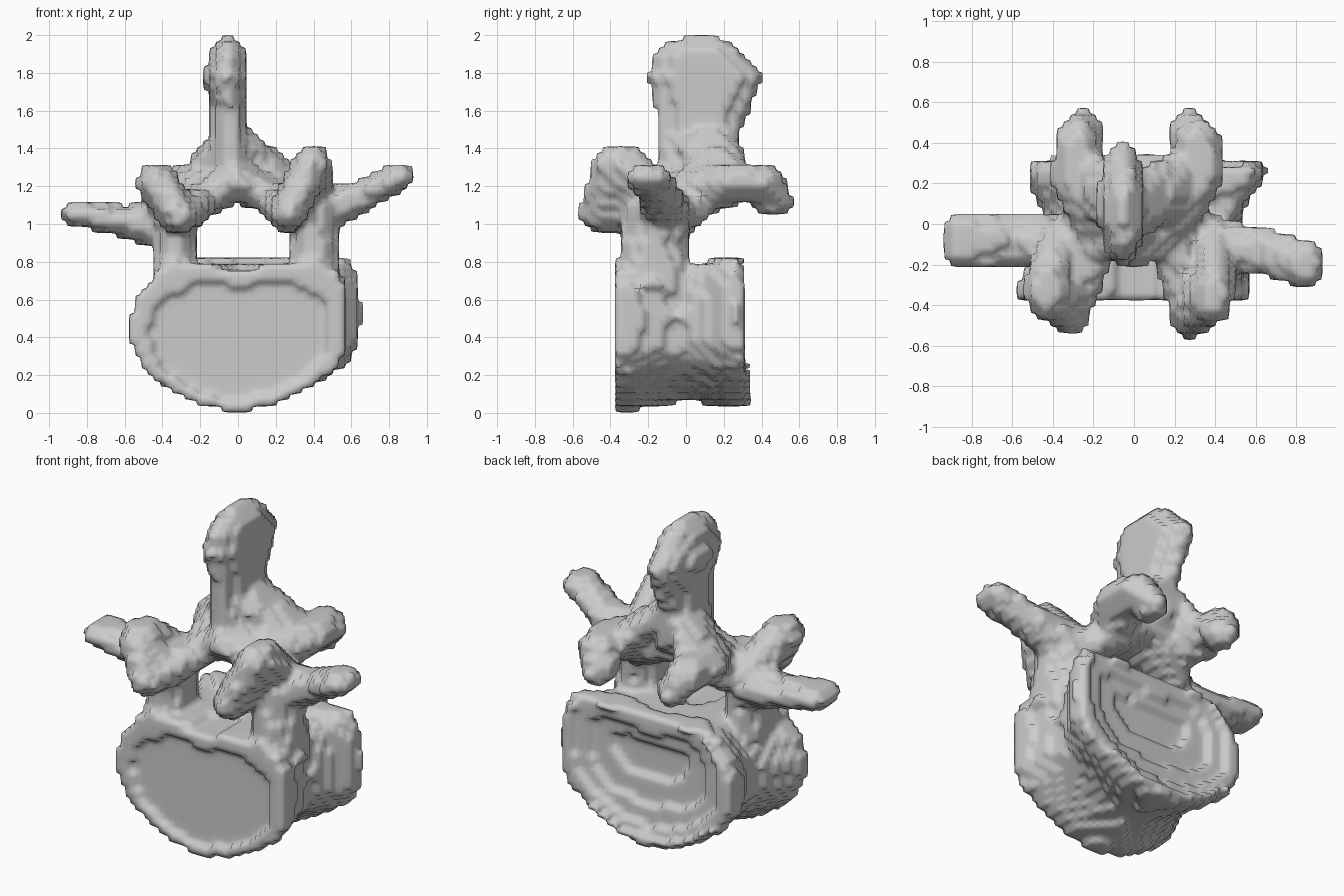
import bpy, bmesh
from mathutils import Vector

parts = []


def finish(name, bm):
    bmesh.ops.recalc_face_normals(bm, faces=bm.faces)
    me = bpy.data.meshes.new(name)
    bm.to_mesh(me)
    bm.free()
    ob = bpy.data.objects.new(name, me)
    bpy.context.collection.objects.link(ob)
    parts.append(ob)


def limb(name, *blobs):
    """Chain of ellipsoids (x, y, z, rx, ry, rz), each pair wrapped in a hull."""
    for a, b in zip(blobs, blobs[1:]):
        bm = bmesh.new()
        for e in (a, b):
            new = bmesh.ops.create_icosphere(bm, subdivisions=3, radius=1)["verts"]
            for v in new:
                v.co = Vector([e[i] + v.co[i] * e[i + 3] for i in range(3)])
        hull = bmesh.ops.convex_hull(bm, input=bm.verts)
        junk = [g for g in hull["geom_interior"] if isinstance(g, bmesh.types.BMVert)]
        bmesh.ops.delete(bm, geom=junk, context="VERTS")
        finish(name, bm)


# Vertebral body: heart-shaped outline lofted from front to back, waisted, dished ends
outline = [(0, 0), (.2, .04), (.36, .12), (.5, .21), (.58, .32), (.59, .5), (.57, .68),
           (.52, .77), (.3, .79), (0, .77), (-.3, .79), (-.44, .75), (-.54, .62),
           (-.58, .5), (-.57, .33), (-.48, .2), (-.34, .1), (-.18, .03)]
# y, scale x, scale z, shift x, shift z
stations = [(-.34, .3, .3, 0, -.03), (-.347, .6, .6, 0, -.03), (-.362, .84, .82, 0, -.02),
            (-.39, .95, .94, 0, 0), (-.37, .99, .99, 0, 0), (-.29, .98, .99, 0, 0),
            (-.2, .91, .96, .01, .01), (-.1, .85, .94, .02, .02),
            (0, .83, .93, .03, .03), (.1, .88, .96, .04, .03), (.19, .98, 1, .05, .03),
            (.28, 1.02, 1.03, .06, .04), (.325, .95, .96, .06, .04),
            (.295, .82, .81, .06, .02), (.255, .6, .6, .06, .02), (.235, .3, .3, .06, .02)]
bm = bmesh.new()
rings = [[bm.verts.new((x * sx + dx, y + .06 * (.4 - z) * (y > .15), .4 + (z - .4) * sz + dz))
          for x, z in outline] for y, sx, sz, dx, dz in stations]
n = len(outline)
for r, s in zip(rings, rings[1:]):
    for i in range(n):
        bm.faces.new((r[i], r[(i + 1) % n], s[(i + 1) % n], s[i]))
bm.faces.new(rings[0])
bm.faces.new(rings[-1])
finish("body", bm)

# Pedicles
limb("pedicle", (-.33, -.18, .68, .13, .21, .1), (-.33, -.17, .88, .11, .18, .1),
     (-.34, -.14, 1.06, .13, .18, .1))
limb("pedicle", (.41, -.18, .68, .15, .21, .1), (.4, -.17, .88, .13, .18, .1),
     (.4, -.14, 1.08, .13, .18, .1))

# Upper joint processes: blades leaning outward, running back and in to the laminae
limb("upper_joint", (-.2, -.1, 1.12, .12, .13, .09), (-.31, -.37, 1.04, .11, .18, .1),
     (-.43, -.32, 1.22, .11, .16, .11), (-.38, -.12, 1.1, .1, .12, .1))
limb("upper_joint", (.2, -.1, 1.13, .12, .13, .09), (.27, -.4, 1.06, .1, .17, .11),
     (.39, -.35, 1.31, .1, .15, .12), (.4, -.14, 1.14, .1, .12, .1))

# Transverse processes
limb("transverse", (-.36, -.1, .99, .1, .14, .14), (-.58, -.08, 1.01, .08, .13, .09),
     (-.86, -.08, 1.055, .085, .14, .068))
limb("transverse", (.42, -.12, 1.06, .1, .14, .14), (.62, -.13, 1.13, .08, .12, .09),
     (.85, -.2, 1.25, .085, .12, .075))

# Laminae: the sloping roof of the canal
for name, x in (("lamina_left", -.28), ("lamina_right", .31)):
    limb(name, (x, -.04, 1.07, .1, .16, .1), (x * .6, .02, 1.15, .1, .2, .11),
         (-.01, .01, 1.23, .1, .22, .12))

# Lower joint processes: wedges pointing to the back, with webs up to the spine
limb("lower_joint", (-.2, .06, 1.17, .13, .14, .13), (-.28, .24, 1.21, .13, .15, .11),
     (-.28, .41, 1.21, .11, .12, .1), (-.24, .46, 1.12, .09, .11, .08))
limb("lower_joint", (.2, .06, 1.18, .13, .14, .13), (.31, .25, 1.22, .13, .15, .11),
     (.31, .4, 1.22, .12, .12, .1), (.26, .46, 1.12, .09, .11, .08))
limb("web", (-.05, .08, 1.48, .06, .18, .08), (-.22, .2, 1.23, .1, .16, .1))
limb("web", (-.03, .08, 1.48, .06, .18, .08), (.22, .2, 1.25, .1, .16, .1))

# Spinous process with a knobbed end
limb("spine", (-.03, .06, 1.28, .12, .22, .12), (-.05, .06, 1.46, .095, .22, .12),
     (-.05, .09, 1.62, .095, .26, .1), (-.06, .1, 1.78, .12, .31, .13),
     (-.05, .07, 1.88, .1, .24, .12))

# Fuse the parts into one bone with a finely stepped, softened surface
bpy.ops.object.select_all(action="DESELECT")
for ob in parts:
    ob.select_set(True)
bpy.context.view_layer.objects.active = parts[0]
bpy.ops.object.join()
bone = bpy.context.object
bone.name = "vertebra"
fuse = bone.modifiers.new("fuse", "REMESH")
fuse.mode = "VOXEL"
fuse.voxel_size = .018
steps = bone.modifiers.new("steps", "REMESH")
steps.mode = "BLOCKS"
steps.octree_depth = 6
steps.scale = .95
steps.use_smooth_shade = True
soft = bone.modifiers.new("soft", "SMOOTH")
soft.factor = .5
soft.iterations = 3
